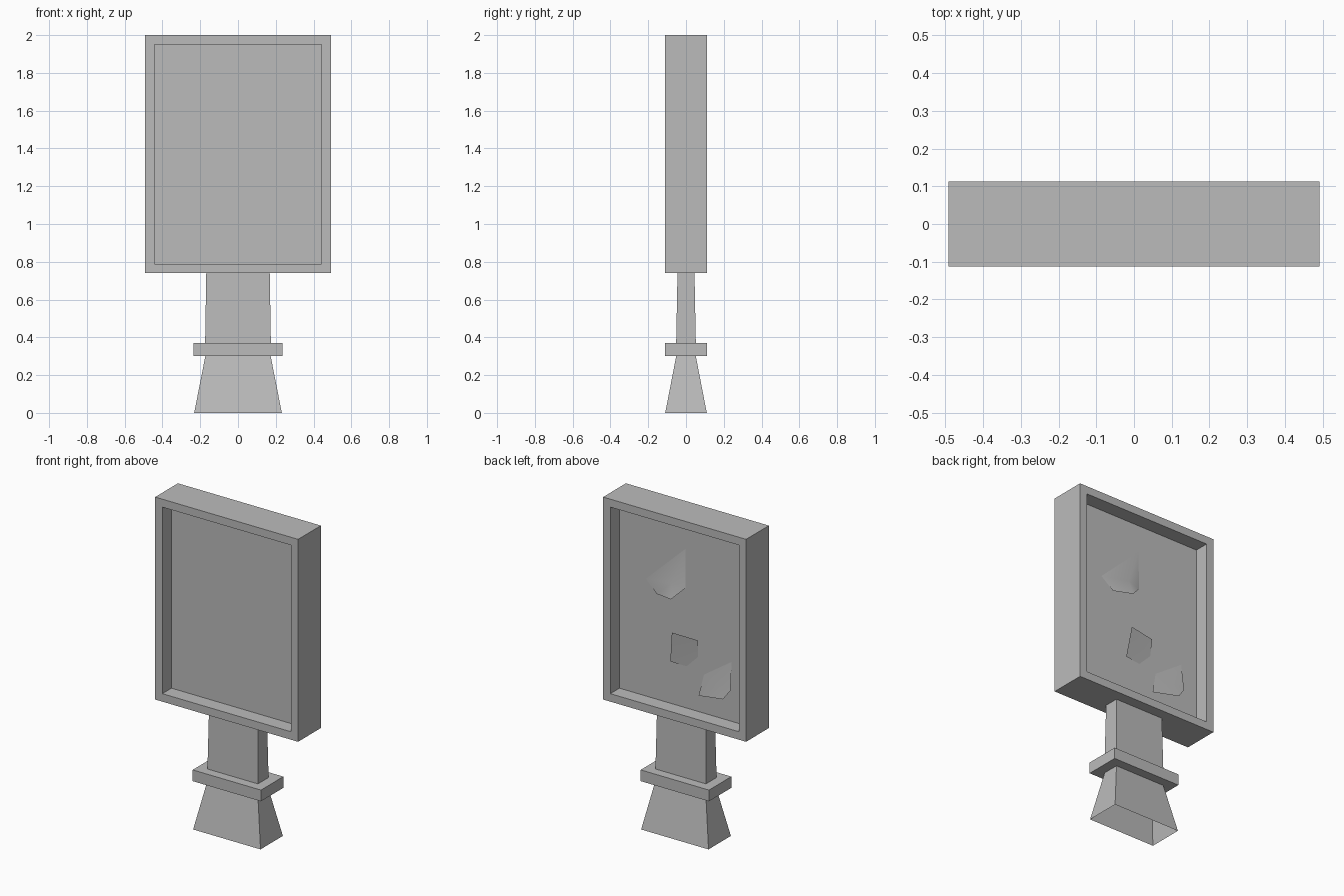
import bpy, bmesh
from mathutils import Vector

if "Cube" in bpy.data.objects:
    bpy.data.objects.remove(bpy.data.objects["Cube"])

grey = bpy.data.materials.new("plain_grey")
grey.diffuse_color = (0.5, 0.5, 0.5, 1)
grey.use_nodes = True
grey.node_tree.nodes["Principled BSDF"].inputs["Base Color"].default_value = grey.diffuse_color


def finish(name, bm):
    mesh = bpy.data.meshes.new(name)
    bm.to_mesh(mesh)
    bm.free()
    mesh.materials.append(grey)
    obj = bpy.data.objects.new(name, mesh)
    bpy.context.collection.objects.link(obj)
    return obj


def tapered_block(name, z0, half0, z1, half1, bottom=True):
    """Four-sided block whose half sizes change from z0 to z1."""
    bm = bmesh.new()
    bmesh.ops.create_cube(bm, size=2)
    for v in bm.verts:
        top = v.co.z > 0
        hx, hy = half1 if top else half0
        v.co = (v.co.x * hx, v.co.y * hy, z1 if top else z0)
    if not bottom:
        bm.normal_update()
        low = [f for f in bm.faces if f.normal.z < -0.9]
        bmesh.ops.delete(bm, geom=low, context='FACES_ONLY')
    return finish(name, bm)


# Stand: open flared foot, collar and slightly tapered post
tapered_block("flared_foot", 0, (0.232, 0.11), 0.3, (0.173, 0.052), bottom=False)
tapered_block("collar", 0.3, (0.235, 0.11), 0.37, (0.235, 0.11))
tapered_block("post", 0.37, (0.174, 0.052), 0.74, (0.168, 0.045))

# Display case: box with a recessed panel on the front and the back
PANEL_Y = 0.022
HALF_Y = 0.112
bm = bmesh.new()
bmesh.ops.create_cube(bm, size=2)
for v in bm.verts:
    v.co = (v.co.x * 0.492, v.co.y * HALF_Y, 1.37 + v.co.z * 0.63)
bm.normal_update()
for face in [f for f in bm.faces if abs(f.normal.y) > 0.9]:
    side = 1 if face.normal.y > 0 else -1
    bmesh.ops.inset_region(bm, faces=[face], thickness=0.07)
    # a zero-width second inset gives the walls of the recess
    bmesh.ops.inset_region(bm, faces=[face], thickness=0)
    for v in face.verts:
        v.co.y = side * PANEL_Y
finish("display_case", bm)


# Sheet on the back panel: lifted flaps, outline points as (x, lift, z)
def lifted_flap(name, outline, centre):
    bm = bmesh.new()
    ring = [bm.verts.new((x, PANEL_Y + 0.001 + p, z)) for x, p, z in outline]
    hub = bm.verts.new((centre[0], PANEL_Y + 0.001 + centre[1], centre[2]))
    for a, b in zip(ring, ring[1:] + ring[:1]):
        face = bm.faces.new((hub, a, b))
        face.normal_update()
        if face.normal.y < 0:
            face.normal_flip()
        face.smooth = True
    finish(name, bm)


lifted_flap("upper_flap", [(0.26, 0, 1.52), (0.18, 0.008, 1.45), (0.06, 0.04, 1.46),
                           (-0.014, 0.004, 1.535), (-0.014, 0, 1.78)], (0.07, 0.017, 1.55))
lifted_flap("middle_flap", [(0.06, 0.03, 1.25), (0.085, 0.01, 1.055), (-0.02, 0, 1.05),
                            (-0.1, 0, 1.13), (-0.107, 0.01, 1.237)], (0.0, 0.013, 1.17))
lifted_flap("lower_flap", [(-0.11, 0.01, 0.895), (-0.29, 0.028, 0.927), (-0.335, 0.018, 0.99),
                           (-0.33, 0, 1.16), (-0.14, 0, 1.03)], (-0.25, 0.012, 1.0))
